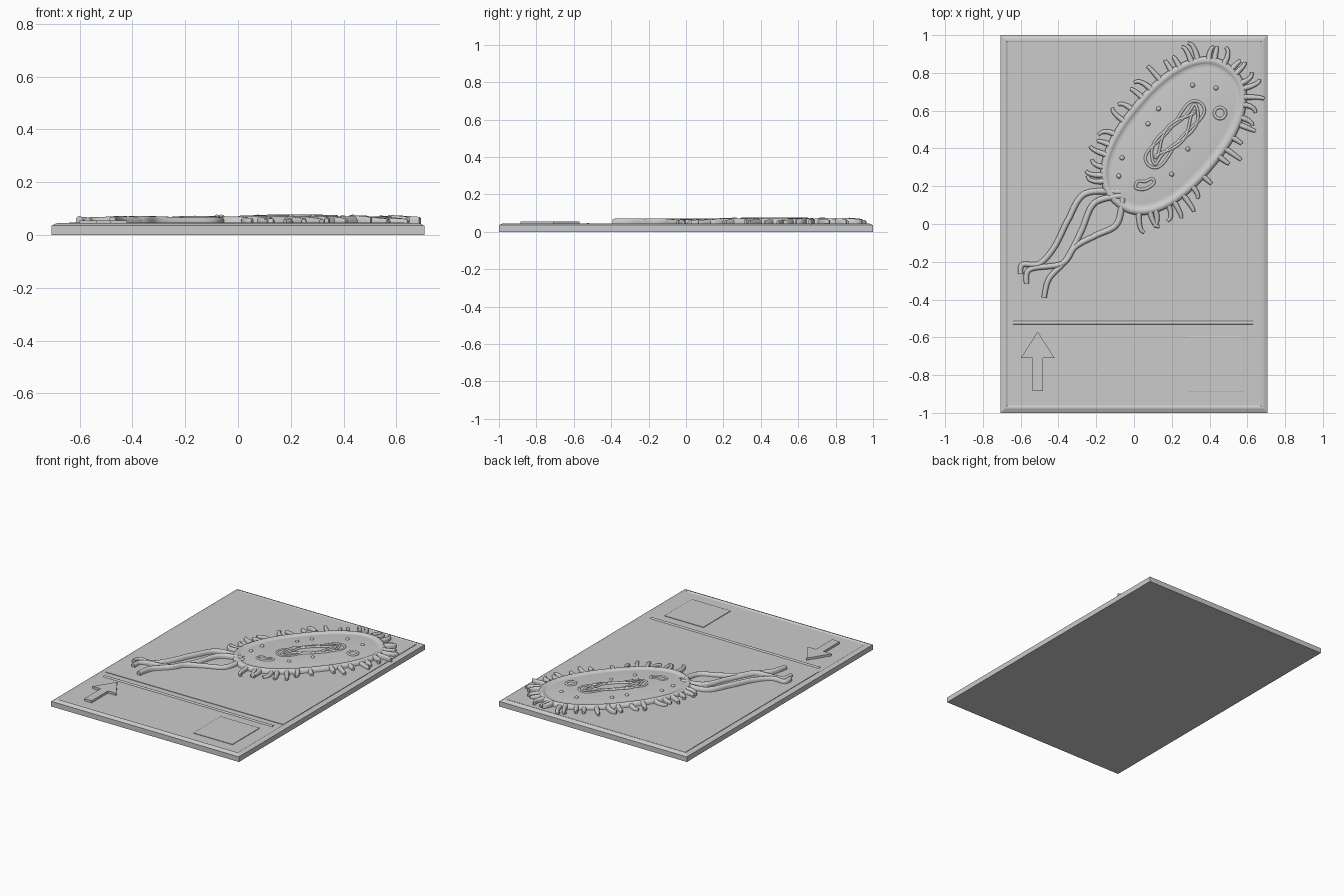
import bpy, bmesh, math, random
from mathutils import Vector

if "Cube" in bpy.data.objects:
    bpy.data.objects.remove(bpy.data.objects["Cube"])

random.seed(4)
FLOOR = 0.041
CX, CY, ANG = 0.21, 0.467, math.radians(50)
A, B, EXP = 0.48, 0.27, 2.3


def finish(name, bm, smooth=None):
    bmesh.ops.recalc_face_normals(bm, faces=bm.faces)
    me = bpy.data.meshes.new(name)
    bm.to_mesh(me)
    bm.free()
    ob = bpy.data.objects.new(name, me)
    bpy.context.collection.objects.link(ob)
    if smooth:
        bpy.context.view_layer.objects.active = ob
        ob.select_set(True)
        bpy.ops.object.shade_smooth_by_angle(angle=math.radians(smooth))
        ob.select_set(False)
    return ob


def bridge(bm, r1, r2, closed=True):
    n = len(r1)
    for i in range(n if closed else n - 1):
        j = (i + 1) % n
        bm.faces.new((r1[i], r1[j], r2[j], r2[i]))


def lofted(name, rings, smooth=None):
    """Stack of closed rings with capped ends."""
    bm = bmesh.new()
    rs = [[bm.verts.new(p) for p in r] for r in rings]
    for a, b in zip(rs, rs[1:]):
        bridge(bm, a, b)
    bm.faces.new(rs[0])
    bm.faces.new(rs[-1])
    return finish(name, bm, smooth)


def rect(x0, y0, x1, y1, z, d=0.0):
    return [(x0+d, y0+d, z), (x1-d, y0+d, z), (x1-d, y1-d, z), (x0+d, y1-d, z)]


def smooth_path(pts, steps=7, closed=False):
    """Catmull-Rom interpolation."""
    P = [Vector(p) for p in pts]
    n, out = len(P), []
    for i in range(n if closed else n - 1):
        g = (lambda k: P[k % n]) if closed else (lambda k: P[max(0, min(n-1, k))])
        a, b, c, d = g(i-1), g(i), g(i+1), g(i+2)
        for s in range(steps):
            t = s / steps
            out.append(0.5*((2*b) + (c-a)*t + (2*a-5*b+4*c-d)*t*t + (3*b-a-3*c+d)*t**3))
    if not closed:
        out.append(P[-1])
    return out


def ridge(bm, path, width, top, base=FLOOR-0.003, closed=False, taper=0.8):
    """Round-topped relief ridge along a 2D path, walls running down to base."""
    n, rings = len(path), []
    for i, p in enumerate(path):
        q0 = path[(i-1) % n] if closed else path[max(i-1, 0)]
        q1 = path[(i+1) % n] if closed else path[min(i+1, n-1)]
        t = (q1 - q0).normalized()
        side = Vector((-t.y, t.x))
        w = width if closed else width*(1 - (1-taper)*i/(n-1))
        z = top(i/(n-1)) if callable(top) else top
        h = min(w, z-base)
        ring = [bm.verts.new((*(p - side*w), base))]
        for k in range(7):
            a = math.pi*(1 - k/6)
            ring.append(bm.verts.new((*(p + side*w*math.cos(a)), z - h + h*math.sin(a) + 1e-5)))
        ring.append(bm.verts.new((*(p + side*w), base)))
        rings.append(ring)
    for a, b in zip(rings, rings[1:] + (rings[:1] if closed else [])):
        bridge(bm, a, b)
    if not closed:
        bm.faces.new(rings[0])
        bm.faces.new(rings[-1])


def cell(u, v):
    """Cell axes to plate coordinates."""
    c, s = math.cos(ANG), math.sin(ANG)
    return Vector((CX + u*c - v*s, CY + u*s + v*c))


def outline(t, d=0.0):
    c, s = math.cos(t), math.sin(t)
    f = lambda k: math.copysign(abs(k)**(2/EXP), k)
    return cell((A-d)*f(c), (B-d)*f(s))


# Plate with chamfered raised rim
X, Y = 0.707, 1.0
lofted("plate", [rect(-X, -Y, X, Y, z, d) for z, d in
       ((0, 0), (0.035, 0), (0.045, 0.022), (0.045, 0.03), (FLOOR-0.001, 0.038))])
# Upper picture field, one shallow step above the lower panel
lofted("picture_field", [rect(-0.67, -0.47, 0.67, 0.965, z) for z in (0.03, 0.0435)])
# Divider bar
bm = bmesh.new()
ridge(bm, [Vector((-0.64, -0.523)), Vector((0.63, -0.523))], 0.01, 0.047, taper=1)
finish("divider_bar", bm, 40)
# Square pad
lofted("square_pad", [rect(0.285, -0.888, 0.58, -0.595, z, d)
       for z, d in ((0.035, 0), (0.044, 0), (0.0455, 0.004))])
# Arrow
half = [(0.028, -0.885), (0.028, -0.71), (0.09, -0.71), (0, -0.57)]
arrow = half + [(-x, y) for x, y in reversed(half[:3])]
lofted("arrow", [[(x-0.51, y, z) for x, y in arrow] for z in (0.035, 0.055)])

# Cell body with raised membrane and low domed middle
N = 96
prof = [(0, 0.035), (0, 0.056), (0.006, 0.065), (0.016, 0.070), (0.027, 0.070), (0.036, 0.065),
        (0.042, 0.061), (0.06, 0.063), (0.11, 0.066), (0.17, 0.068), (0.22, 0.069)]
lofted("cell_body", [[(*outline(2*math.pi*i/N, d), z) for i in range(N)] for d, z in prof], 50)

# Hair-like fringe around the cell
bm = bmesh.new()
count = 42
for i in range(count):
    t = 2*math.pi*(i + random.uniform(-0.25, 0.25))/count
    if abs(t - math.pi) < 0.3:
        continue
    p = outline(t, 0.012)
    tan = (outline(t+0.02) - outline(t-0.02)).normalized()
    nor = Vector((tan.y, -tan.x))
    L = random.uniform(0.06, 0.105)
    s = random.uniform(-0.6, 0.6)
    pts = [p, p + nor*L*0.45 + tan*L*s*0.1, p + nor*L*0.85 + tan*L*s*0.45, p + nor*L + tan*L*s]
    top = random.uniform(0.066, 0.076)
    ridge(bm, smooth_path(pts, 4), 0.016, lambda k, h=top: h - 0.008*k, taper=0.5)
finish("fringe_hairs", bm, 50)

# Flagella
tails = [
    [(-.07, .17), (-.26, .16), (-.35, .02), (-.42, -.12), (-.5, -.21), (-.59, -.215), (-.6, -.265)],
    [(-.07, .15), (-.21, .11), (-.28, -.04), (-.36, -.19), (-.45, -.29), (-.476, -.39)],
    [(-.06, .14), (-.09, .0), (-.2, -.06), (-.31, -.12), (-.38, -.21), (-.55, -.24), (-.57, -.315)]]
for i, pts in enumerate(tails):
    bm = bmesh.new()
    ridge(bm, smooth_path(pts, 8), 0.017, lambda k, i=i: 0.069 - 0.003*math.cos(9*k + 2*i))
    finish(f"flagellum_{i+1}", bm, 50)

# Tangled strand loops in the middle
bm = bmesh.new()
for k, (a, b, ph) in enumerate(((0.215, 0.055, 0), (0.19, 0.045, 1.6), (0.16, 0.035, 3.2))):
    loop = []
    for i in range(80):
        t = 2*math.pi*i/80
        loop.append(cell(a*math.cos(t) + 0.01, b*math.sin(t) + 0.018*math.sin(3*t + ph)))
    ridge(bm, loop, 0.0075, 0.075 + 0.001*k, 0.06, closed=True)
finish("strand_loops", bm, 50)

# Small ring and folded membrane pocket
bm = bmesh.new()
ridge(bm, [Vector((0.455 + 0.03*math.cos(k*math.pi/12), 0.587 + 0.03*math.sin(k*math.pi/12)))
           for k in range(24)], 0.008, 0.074, 0.058, closed=True)
ridge(bm, smooth_path([(.01, .19), (.06, .185), (.105, .215), (.095, .24), (.06, .225), (.02, .225)],
                      5, True), 0.008, 0.073, 0.058, closed=True)
finish("ring_and_pocket", bm, 50)

# Granules
bm = bmesh.new()
for x, y in ((.31, .735), (.434, .72), (.13, .61), (.074, .53), (.285, .397),
             (-.063, .35), (-.08, .254), (.2, .264)):
    r = bmesh.ops.create_uvsphere(bm, u_segments=16, v_segments=10, radius=0.013)
    bmesh.ops.translate(bm, verts=r["verts"], vec=(x, y, 0.064))
finish("granules", bm, 50)
